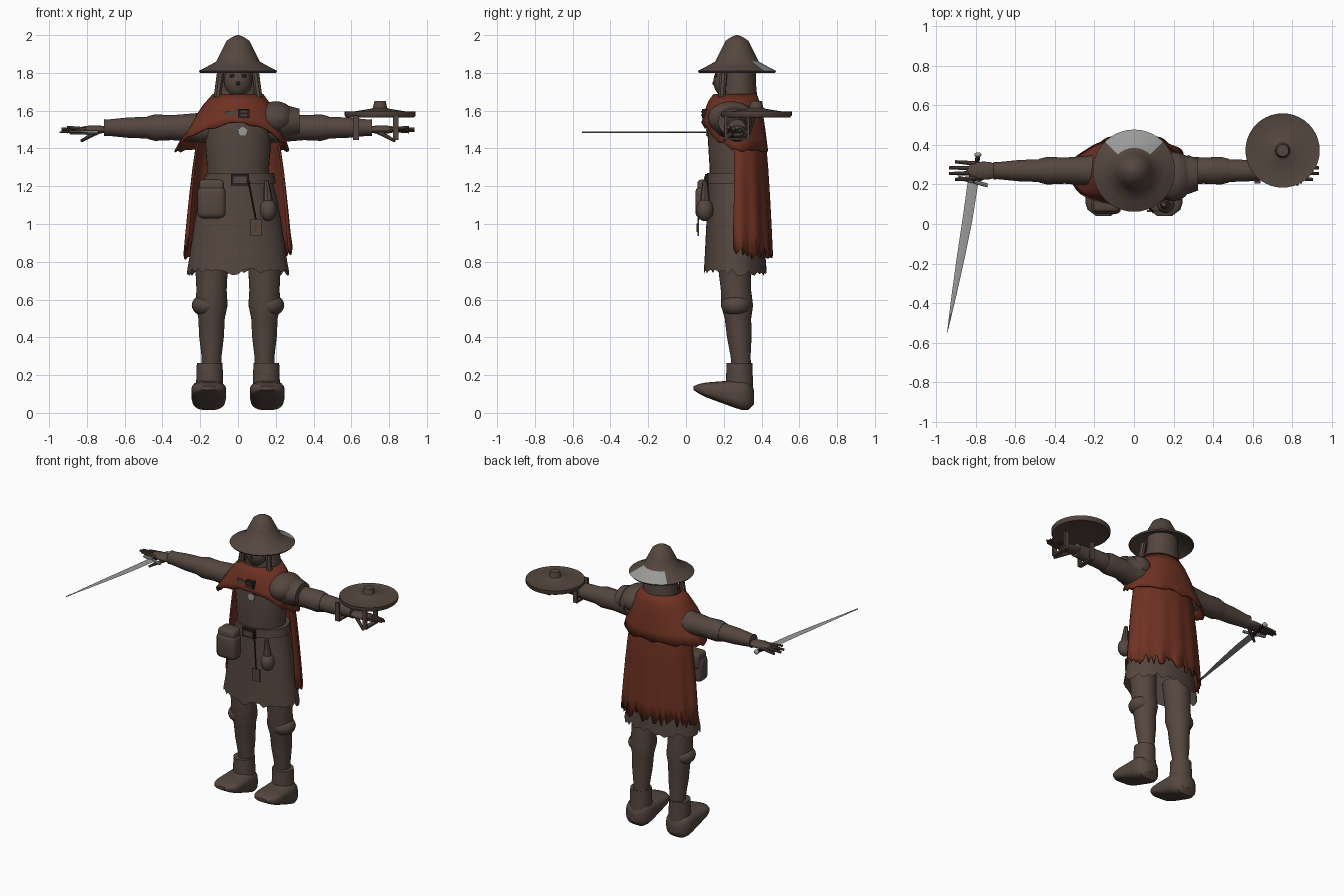
import bpy, bmesh, math, random
from mathutils import Vector

random.seed(4)
if "Cube" in bpy.data.objects:
    bpy.data.objects.remove(bpy.data.objects["Cube"])

# Shared centre lines
BODY_Y, ARM_Y, ARM_Z = 0.26, 0.27, 1.51
LEG_X, BAG_Y = 0.15, 0.1
SIDES = {"left": 1, "right": -1}


def material(name, red, green, blue):
    mat = bpy.data.materials.new(name)
    mat.use_nodes = True
    mat.diffuse_color = (red, green, blue, 1)
    shader = next(node for node in mat.node_tree.nodes if node.type == 'BSDF_PRINCIPLED')
    shader.inputs["Base Color"].default_value = mat.diffuse_color
    return mat


BROWN = material("worn brown", 0.09, 0.062, 0.049)
RED = material("rust red cloth", 0.155, 0.031, 0.016)
GREY = material("bare steel grey", 0.32, 0.32, 0.31)
DARK = material("dark brown", 0.02, 0.014, 0.012)


def mix(start, end, t):
    return start + (end - start) * t


def finish(name, bm, mat, thickness=0):
    bmesh.ops.recalc_face_normals(bm, faces=bm.faces)
    mesh = bpy.data.meshes.new(name)
    bm.to_mesh(mesh)
    bm.free()
    ob = bpy.data.objects.new(name, mesh)
    bpy.context.collection.objects.link(ob)
    mesh.materials.append(mat)
    if thickness:
        solid = ob.modifiers.new("thickness", 'SOLIDIFY')
        solid.thickness, solid.offset = thickness, 0
    bpy.ops.object.select_all(action='DESELECT')
    ob.select_set(True)
    bpy.context.view_layer.objects.active = ob
    bpy.ops.object.shade_smooth_by_angle(angle=math.radians(40))
    return ob


def skin(name, rows, mat, closed=True, cap=True, thickness=0):
    """Bridge rows of points into one surface."""
    bm = bmesh.new()
    rows = [[bm.verts.new(point) for point in row] for row in rows]
    count = len(rows[0])
    for row, above in zip(rows, rows[1:]):
        for i in range(count if closed else count - 1):
            j = (i + 1) % count
            bm.faces.new((row[i], row[j], above[j], above[i]))
    if cap:
        bm.faces.new(rows[0])
        bm.faces.new(rows[-1])
    return finish(name, bm, mat, thickness)


def loft(name, centre, rings, mat, axis='z', sides=32, power=1, cap=True, rag=0):
    """Rings hold a position on the axis and one or two radii; centre may follow the position."""
    def bend(value):
        return math.copysign(abs(value) ** power, value)

    rows = []
    for position, *radii in rings:
        middle = centre(position) if callable(centre) else centre
        row = []
        for i in range(sides):
            turn = math.tau * i / sides
            a = middle[0] + radii[0] * bend(math.cos(turn))
            b = middle[1] + radii[-1] * bend(math.sin(turn))
            h = position + (random.uniform(0, rag) if position == rings[-1][0] else 0)
            row.append({'x': (h, a, b), 'y': (a, h, b), 'z': (a, b, h)}[axis])
        rows.append(row)
    return skin(name, rows, mat, cap=cap)


def box(name, centre, size, mat, bevel=0):
    bm = bmesh.new()
    bmesh.ops.create_cube(bm, size=1)
    bmesh.ops.scale(bm, vec=size, verts=bm.verts)
    bmesh.ops.translate(bm, vec=centre, verts=bm.verts)
    if bevel:
        bmesh.ops.bevel(bm, geom=bm.edges[:], offset=bevel, segments=3, profile=0.5, affect='EDGES')
    return finish(name, bm, mat)


def blob(name, centre, size, mat):
    bm = bmesh.new()
    bmesh.ops.create_uvsphere(bm, u_segments=20, v_segments=12, radius=1)
    bmesh.ops.scale(bm, vec=size, verts=bm.verts)
    bmesh.ops.translate(bm, vec=centre, verts=bm.verts)
    return finish(name, bm, mat)


def rod(name, start, end, mat, radius, tip=None, sides=8):
    start, end = Vector(start), Vector(end)
    bm = bmesh.new()
    bmesh.ops.create_cone(bm, cap_ends=True, segments=sides, radius1=radius,
                          radius2=radius if tip is None else tip, depth=(end - start).length)
    frame = (end - start).to_track_quat('Z', 'Y').to_matrix().to_4x4()
    frame.translation = (start + end) / 2
    bm.transform(frame)
    return finish(name, bm, mat)


# Wide hat with a bare patch on the back of the brim
hat = loft("hat", (0, BODY_Y + 0.01), ((1.85, 0.09), (1.8, 0.2), (1.81, 0.208), (1.835, 0.16), (1.86, 0.115),
           (1.92, 0.085), (1.97, 0.06), (1.99, 0.03), (2, 0.005)), BROWN, sides=40)
hat.data.materials.append(GREY)
for face in hat.data.polygons:
    x, y, z = face.center
    on_brim = face.normal.z > 0 and 1.81 < z < 1.86
    if on_brim and y > BODY_Y + 0.03 + 0.8 * abs(x):
        face.material_index = 1

# Hood, face and hair
loft("hood", (0, BODY_Y + 0.02), ((1.64, 0.12, 0.1), (1.75, 0.11, 0.09), (1.86, 0.1, 0.09)), BROWN)
blob("face", (0, 0.22, 1.755), (0.075, 0.075, 0.09), BROWN)
blob("mouth_hole", (0, 0.15, 1.745), (0.012, 0.01, 0.012), DARK)
for side, s in SIDES.items():
    blob(side + "_eye", (s * 0.03, 0.16, 1.785), (0.015, 0.01, 0.01), DARK)
    rod(side + "_hair_lock", (s * 0.09, 0.2, 1.82), (s * 0.11, 0.19, 1.67), BROWN, 0.02)

# Tunic, belt and ragged skirt
loft("tunic", (0, BODY_Y), [(z, r, r * 0.82) for z, r in (
    (1.2, 0.165), (1.3, 0.165), (1.5, 0.18), (1.6, 0.16), (1.67, 0.11))], BROWN)
loft("skirt", (0, BODY_Y), [(mix(1.25, 0.725, t), mix(0.175, 0.27, t ** 0.7), mix(0.14, 0.166, t))
     for t in (0, 0.2, 0.5, 0.8, 1)], BROWN, sides=56, cap=False, rag=0.04)
loft("belt", (0.01, BODY_Y), ((1.215, 0.19, 0.15), (1.27, 0.18, 0.148)), BROWN)
box("belt_buckle", (0.01, 0.11, 1.235), (0.095, 0.02, 0.06), DARK)
box("buckle_plate", (0.01, 0.1, 1.235), (0.07, 0.01, 0.035), BROWN)

# Things hanging from the belt
box("belt_pouch", (-0.14, BAG_Y, 1.115), (0.15, 0.1, 0.17), BROWN, bevel=0.03)
box("pouch_flap", (-0.14, BAG_Y + 0.01, 1.18), (0.13, 0.1, 0.11), BROWN, bevel=0.02)
blob("small_bag", (0.16, BAG_Y, 1.075), (0.045, 0.045, 0.06), BROWN)
rod("small_bag_neck", (0.16, BAG_Y, 1.1), (0.15, BAG_Y, 1.23), BROWN, 0.03, tip=0.012)
rod("tag_cord", (0.055, BAG_Y, 1.23), (0.095, 0.065, 1.02), DARK, 0.005)
box("hanging_tag", (0.095, 0.065, 0.98), (0.06, 0.01, 0.085), BROWN)
box("tag_mark", (0.095, 0.06, 0.98), (0.008, 0.008, 0.045), RED)

# Shoulder mantle, higher at the front and longer over the right arm
mantle = []
for step in range(6):
    t = step / 5
    row = []
    for i in range(48):
        turn = math.tau * i / 48
        across, back = math.cos(turn), math.sin(turn)
        hem = 1.39 + 0.14 * max(0, -back) ** 1.5 + random.uniform(-0.01, 0.01)
        fold = 1 + 0.02 * t * math.sin(7 * turn)
        short = 1 - 0.2 * t if across > 0 else 1
        row.append((mix(0.13, 0.33, t ** 0.85) * across * fold * short,
                    BODY_Y + mix(0.11, 0.172, t ** 0.6) * back * fold, mix(1.685, hem, t)))
    mantle.append(row)
skin("mantle", mantle, RED, cap=False, thickness=0.01)

# Long torn back cape
cape = []
for step in range(7):
    t = step / 6
    row = []
    for i in range(49):
        turn = math.pi * mix(-0.03, 1.03, i / 48)
        fold = 1 + 0.03 * t * math.sin(13 * turn)
        tear = random.uniform(-0.03, 0.05) if t == 1 else 0
        row.append((mix(0.19, 0.278, t ** 0.6) * math.cos(turn) * fold,
                    BODY_Y + 0.01 + mix(0.13, 0.18, t ** 0.5) * math.sin(turn) * fold,
                    mix(1.52, 0.84, t) + tear))
    cape.append(row)
skin("cape", cape, RED, closed=False, cap=False, thickness=0.01)

# Mantle clasp and the bare chest patch
box("mantle_clasp", (0.03, 0.1, 1.585), (0.06, 0.03, 0.05), DARK)
for z in (1.575, 1.595):
    box("clasp_bar", (0.03, 0.085, z), (0.035, 0.01, 0.008), BROWN)
box("clasp_strap", (-0.035, 0.11, 1.58), (0.07, 0.03, 0.035), BROWN)
rod("chest_patch", (0.025, 0.105, 1.49), (0.025, 0.113, 1.49), GREY, 0.03, sides=5)

# Legs and boots with lifted toes
for side, s in SIDES.items():
    loft(side + "_leg", lambda z: (s * 0.14, 0.31 - 0.07 * z), (
        (0.85, 0.09), (0.65, 0.08), (0.57, 0.085), (0.5, 0.07), (0.4, 0.065), (0.3, 0.053), (0.2, 0.05)), BROWN)
    blob(side + "_knee_guard", (s * 0.165, BODY_Y + 0.005, 0.57), (0.08, 0.08, 0.06), BROWN)
    loft(side + "_boot_shaft", (s * LEG_X, 0.283), ((0.265, 0.068), (0.15, 0.072), (0.05, 0.078)), BROWN)
    foot = []
    for step in range(11):
        t = step / 10
        rounding = max(0.4, math.sqrt(1 - abs(2 * t - 1) ** 6))
        height = mix(0.19, 0.05, t) / 2
        foot.append((mix(0.36, 0.04, t), 0.092 * rounding, height * rounding))
    loft(side + "_boot_foot", lambda y: (s * (LEG_X + 0.005), mix(0.137, 0.085, y / 0.36)),
         foot, BROWN, axis='y', power=0.65)

# Outstretched arms and hands
for side, s in SIDES.items():
    def arm(part, rings):
        loft(side + part, (ARM_Y, ARM_Z), [(s * x, r, r) for x, r in rings], BROWN, axis='x')

    arm("_sleeve", ((0.12, 0.085), (0.24, 0.075), (0.35, 0.066), (0.44, 0.07), (0.48, 0.06)))
    arm("_bracer", ((0.46, 0.058), (0.58, 0.054), (0.69, 0.043), (0.71, 0.045)))
    blob(side + "_palm", (s * 0.76, ARM_Y, 1.5), (0.09, 0.046, 0.022), BROWN)
    for finger in (-1.5, -0.5, 0.5, 1.5):
        y, reach = ARM_Y + finger * 0.024, 0.95 - abs(finger) * 0.03
        rod(side + "_finger", (s * 0.8, y, 1.5), (s * reach, y + finger * 0.006, 1.5 - finger * 0.008),
            BROWN, 0.012, tip=0.008)
    rod(side + "_thumb", (s * 0.74, 0.25, 1.49), (s * 0.83, 0.2, 1.44), BROWN, 0.014, tip=0.008)

# Plate armour on the left shoulder
blob("shoulder_plate", (0.2, 0.24, 1.56), (0.1, 0.125, 0.09), BROWN)
for x, radius in ((0.23, 0.11), (0.27, 0.1)):
    loft("shoulder_lame", (0.25, 1.54), ((x, radius, radius * 0.85), (x + 0.055, radius * 0.8, radius * 0.7)),
         BROWN, axis='x')

# Round shield lying over the left forearm
loft("shield", (0.752, 0.372), ((1.57, 0.15), (1.565, 0.18), (1.575, 0.188), (1.595, 0.188), (1.59, 0.172),
     (1.61, 0.05), (1.615, 0.038), (1.65, 0.03)), BROWN, sides=40)
for x in (0.625, 0.835):
    for offset in (-0.06, 0.06):
        box("shield_strap_side", (x, ARM_Y + offset, ARM_Z), (0.03, 0.012, 0.13), BROWN)
    box("shield_strap_base", (x, ARM_Y, 1.45), (0.03, 0.13, 0.012), BROWN)

# Sword held flat in the right hand
SWORD_Z = 1.485
blade = [(mix(0.21, -0.55, t), 0.026 * (1 - t * t) + 0.001, 0.004) for t in (0, 0.25, 0.5, 0.75, 1)]
loft("sword_blade", lambda y: (mix(-0.846, -0.815, y / 0.21) if y > 0 else -0.846 + y * 0.18, SWORD_Z),
     blade, GREY, axis='y', sides=4)
rod("sword_guard", (-0.89, 0.235, SWORD_Z), (-0.74, 0.195, SWORD_Z), GREY, 0.01)
rod("sword_grip", (-0.814, 0.21, SWORD_Z), (-0.79, 0.34, SWORD_Z), DARK, 0.012)
blob("sword_pommel", (-0.79, 0.35, SWORD_Z), (0.018, 0.013, 0.016), GREY)
